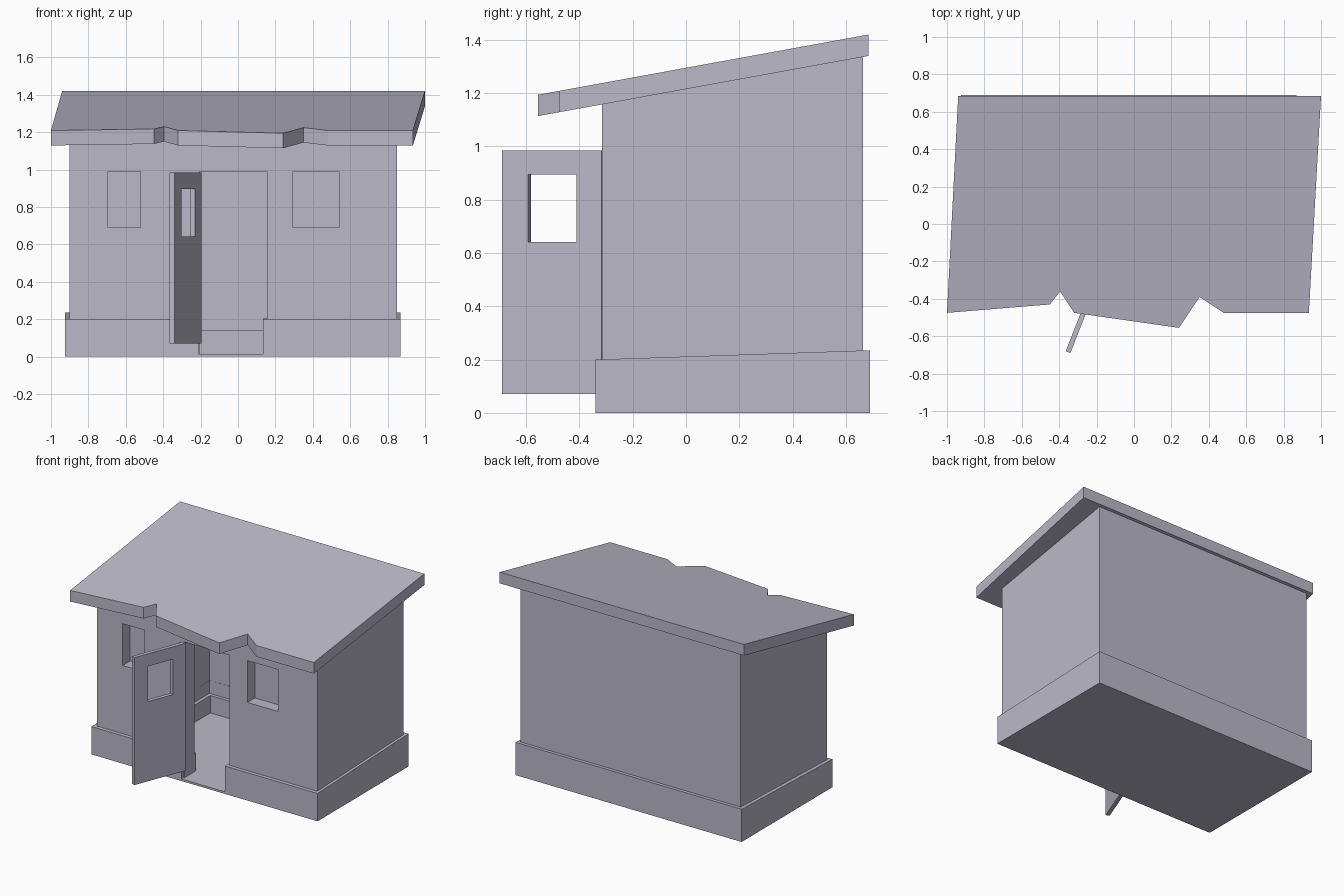
import bpy
import bmesh
from mathutils import Vector

cube = bpy.data.objects.get("Cube")
if cube:
    bpy.data.objects.remove(cube, do_unlink=True)

# Single painted plaster colour
paint = bpy.data.materials.new("lilac grey")
paint.use_nodes = True
COLOUR = (0.50, 0.485, 0.58, 1)
paint.diffuse_color = COLOUR
paint.node_tree.nodes["Principled BSDF"].inputs["Base Color"].default_value = COLOUR


def prism(name, points, offset):
    """Extrude a flat outline of 3D points along an offset."""
    bm = bmesh.new()
    face = bm.faces.new([bm.verts.new(p) for p in points])
    ext = bmesh.ops.extrude_face_region(bm, geom=[face], use_keep_orig=True)
    moved = [v for v in ext["geom"] if isinstance(v, bmesh.types.BMVert)]
    bmesh.ops.translate(bm, verts=moved, vec=Vector(offset))
    bmesh.ops.recalc_face_normals(bm, faces=bm.faces)
    mesh = bpy.data.meshes.new(name)
    bm.to_mesh(mesh)
    bm.free()
    mesh.materials.append(paint)
    obj = bpy.data.objects.new(name, mesh)
    bpy.context.collection.objects.link(obj)
    return obj


def side_prism(name, x0, x1, profile):
    return prism(name, [(x0, y, z) for y, z in profile], (x1 - x0, 0, 0))


def box(name, x0, x1, y0, y1, z0, z1):
    return side_prism(name, x0, x1, [(y0, z0), (y1, z0), (y1, z1), (y0, z1)])


def cut(target, cutter):
    """Subtract the cutter from the target, then discard it."""
    cutter.hide_render = True
    mod = target.modifiers.new("cut", "BOOLEAN")
    mod.operation = "DIFFERENCE"
    mod.solver = "EXACT"
    mod.object = cutter
    bpy.context.view_layer.objects.active = target
    bpy.ops.object.modifier_apply(modifier=mod.name)
    bpy.data.objects.remove(cutter, do_unlink=True)


FLOOR = 0.015

# Walls with a sloping top, hollow room, doorway and two window recesses
walls = side_prism("walls", -0.9, 0.85,
                   [(-0.315, FLOOR), (0.665, FLOOR), (0.665, 1.337), (-0.315, 1.158)])
cut(walls, box("room_cutter", -0.665, 0.625, -0.2, 0.625, -0.1, 1.6))
cut(walls, box("doorway_cutter", -0.205, 0.155, -0.5, 0, -0.1, 0.99))
for x0, x1 in ((-0.695, -0.52), (0.295, 0.54)):
    cut(walls, box("window_cutter", x0, x1, -0.5, -0.23, 0.69, 0.99))

# Plinth with floor slab, inner ledge and a gap at the door
plinth = side_prism("plinth", -0.925, 0.87,
                    [(-0.34, 0), (0.69, 0), (0.69, 0.235), (-0.34, 0.2)])
cut(plinth, box("floor_cutter", -0.64, 0.6, -0.175, 0.6, FLOOR, 0.5))
cut(plinth, box("ledge_cutter", -0.664, 0.624, -0.201, 0.624, 0.14, 0.5))
cut(plinth, box("gap_cutter", -0.21, 0.135, -0.5, 0, FLOOR, 0.5))

# Leaning roof slab with a broken front edge
outline = [(-1, -0.475), (-0.45, -0.43), (-0.395, -0.36), (-0.32, -0.475),
           (0.24, -0.555), (0.35, -0.39), (0.48, -0.475), (0.935, -0.475),
           (1, 0.685), (-0.94, 0.685)]
prism("roof", [(x, y, 1.42 - 0.182 * (0.685 - y)) for x, y in outline], (0, 0, -0.08))

# Open door leaf with a window hole
free_edge = Vector((-0.34, -0.69, 0))
along = Vector((0.365, 0.931, 0)).normalized()
across = Vector((-along.y, along.x, 0))


def leaf(name, s0, s1, z0, z1, t0, t1):
    corners = [(s0, z0), (s1, z0), (s1, z1), (s0, z1)]
    points = [free_edge + along * s + across * t0 + Vector((0, 0, z)) for s, z in corners]
    return prism(name, points, across * (t1 - t0))


door = leaf("door", 0, 0.4, 0.07, 0.985, 0, 0.027)
cut(door, leaf("door_window_cutter", 0.105, 0.3, 0.642, 0.895, -0.1, 0.1))
